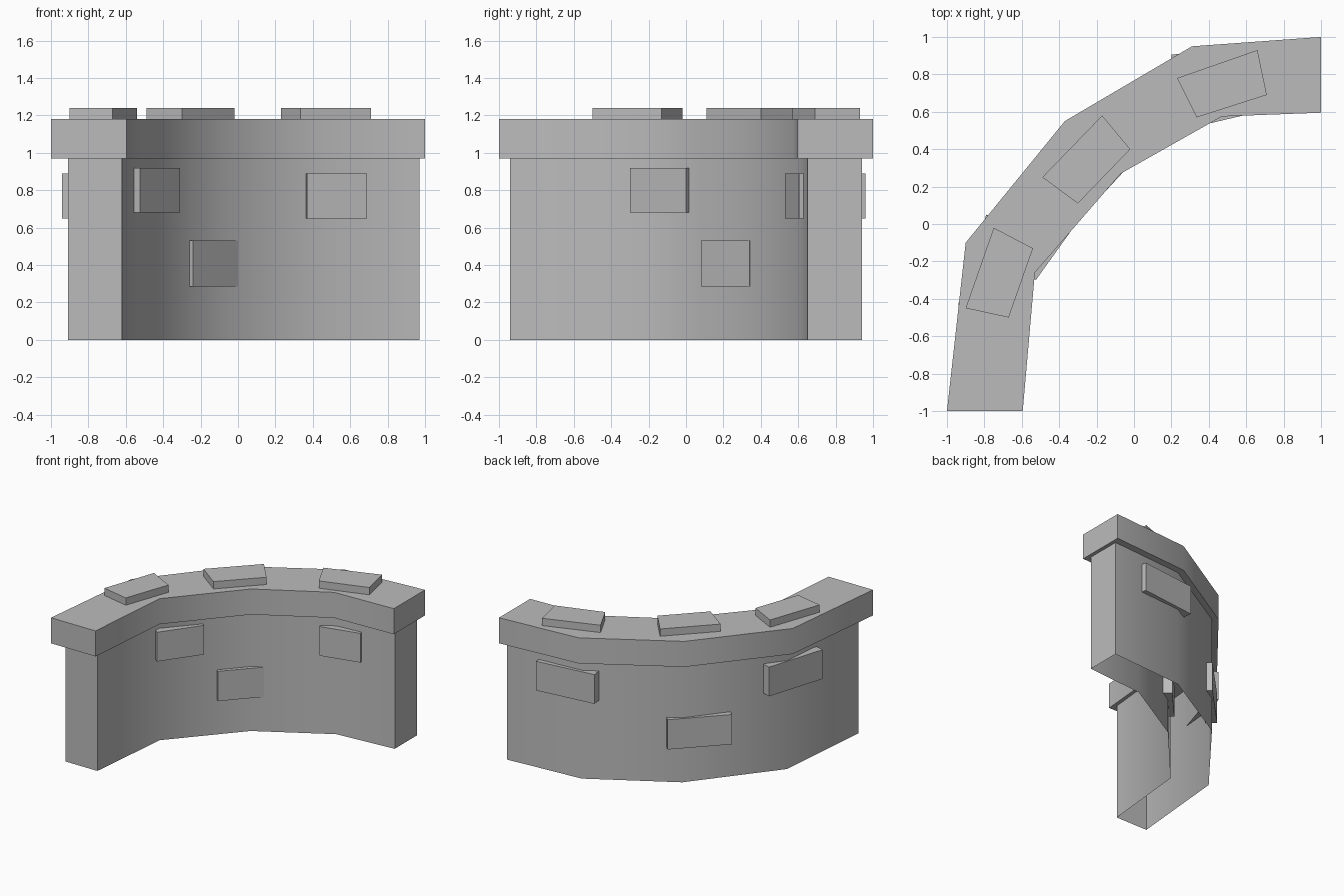
import bpy, bmesh, math
from mathutils import Vector

cube = bpy.data.objects.get("Cube")
if cube:
    bpy.data.objects.remove(cube, do_unlink=True)

stone = bpy.data.materials.new("grey stone")
stone.use_nodes = True
GREY = (0.5, 0.5, 0.5, 1)
stone.diffuse_color = GREY
stone.node_tree.nodes["Principled BSDF"].inputs["Base Color"].default_value = GREY


def finish(name, bm, smooth=False):
    bmesh.ops.recalc_face_normals(bm, faces=bm.faces)
    mesh = bpy.data.meshes.new(name)
    bm.to_mesh(mesh)
    bm.free()
    obj = bpy.data.objects.new(name, mesh)
    bpy.context.collection.objects.link(obj)
    mesh.materials.append(stone)
    if smooth:
        bpy.ops.object.select_all(action='DESELECT')
        obj.select_set(True)
        bpy.context.view_layer.objects.active = obj
        bpy.ops.object.shade_smooth_by_angle(angle=math.radians(45))
    return obj


def curved_band(name, outer, inner, z0, z1, open_bottom=False):
    """Sweep a rectangular section along matching outer and inner plan paths."""
    bm = bmesh.new()
    rings = []
    for o, i in zip(outer, inner):
        rings.append([bm.verts.new((*p, z)) for p, z in
                      ((o, z0), (o, z1), (i, z1), (i, z0))])
    for a, b in zip(rings, rings[1:]):
        for k in range(3 if open_bottom else 4):
            n = (k + 1) % 4
            bm.faces.new((a[k], a[n], b[n], b[k]))
    bm.faces.new(rings[0])
    bm.faces.new(rings[-1])
    return finish(name, bm, smooth=True)


def prism(name, plan, z0, z1):
    """Extrude a plan outline upwards into a block."""
    bm = bmesh.new()
    base = bm.faces.new([bm.verts.new((*p, z0)) for p in plan])
    top = bmesh.ops.extrude_face_region(bm, geom=[base])["geom"]
    bmesh.ops.translate(bm, vec=(0, 0, z1 - z0),
                        verts=[v for v in top if isinstance(v, bmesh.types.BMVert)])
    return finish(name, bm)


def wall_stone(name, a, b, z0, z1, depth=0.07):
    """Block whose visible face runs from a to b, sunk into the wall on its left."""
    a, b = Vector(a), Vector(b)
    d = (b - a).normalized()
    back = Vector((-d.y, d.x)) * depth
    return prism(name, [a, b, b + back, a + back], z0, z1)


# Wall body, open underneath
curved_band("wall_body",
            [(-.91, -.94), (-.835, -.12), (-.33, .52), (.32, .895), (.97, .94)],
            [(-.62, -.94), (-.55, -.23), (-.09, .29), (.465, .61), (.97, .65)],
            0, .97, open_bottom=True)

# Overhanging coping
curved_band("wall_coping",
            [(-1, -1), (-.9, -.1), (-.37, .55), (.31, .95), (1, 1)],
            [(-.595, -1), (-.53, -.26), (-.07, .27), (.47, .575), (1, .595)],
            .97, 1.18)

# Slabs on top of the coping
slabs = [
    [(-.75, -.02), (-.54, -.13), (-.67, -.5), (-.9, -.45)],
    [(-.17, .58), (-.02, .4), (-.3, .11), (-.49, .25)],
    [(.23, .78), (.66, .93), (.71, .69), (.335, .57)],
]
for n, plan in enumerate(slabs, 1):
    prism(f"top_slab_{n}", plan, 1.15, 1.24)

# Stones standing proud of the inner face
wall_stone("inner_stone_1", (-.525, -.3), (-.31, .0), .68, .92)
wall_stone("inner_stone_2", (-.24, .08), (0, .34), .285, .53)
wall_stone("inner_stone_3", (.37, .53), (.69, .605), .65, .89, .1)

# Stones standing proud of the outer face
wall_stone("outer_stone_1", (.69, .96), (.2, .905), .65, .89)
wall_stone("outer_stone_2", (-.26, .61), (-.6, .26), .285, .53, .09)
wall_stone("outer_stone_3", (-.79, .05), (-.94, -.43), .65, .89)
